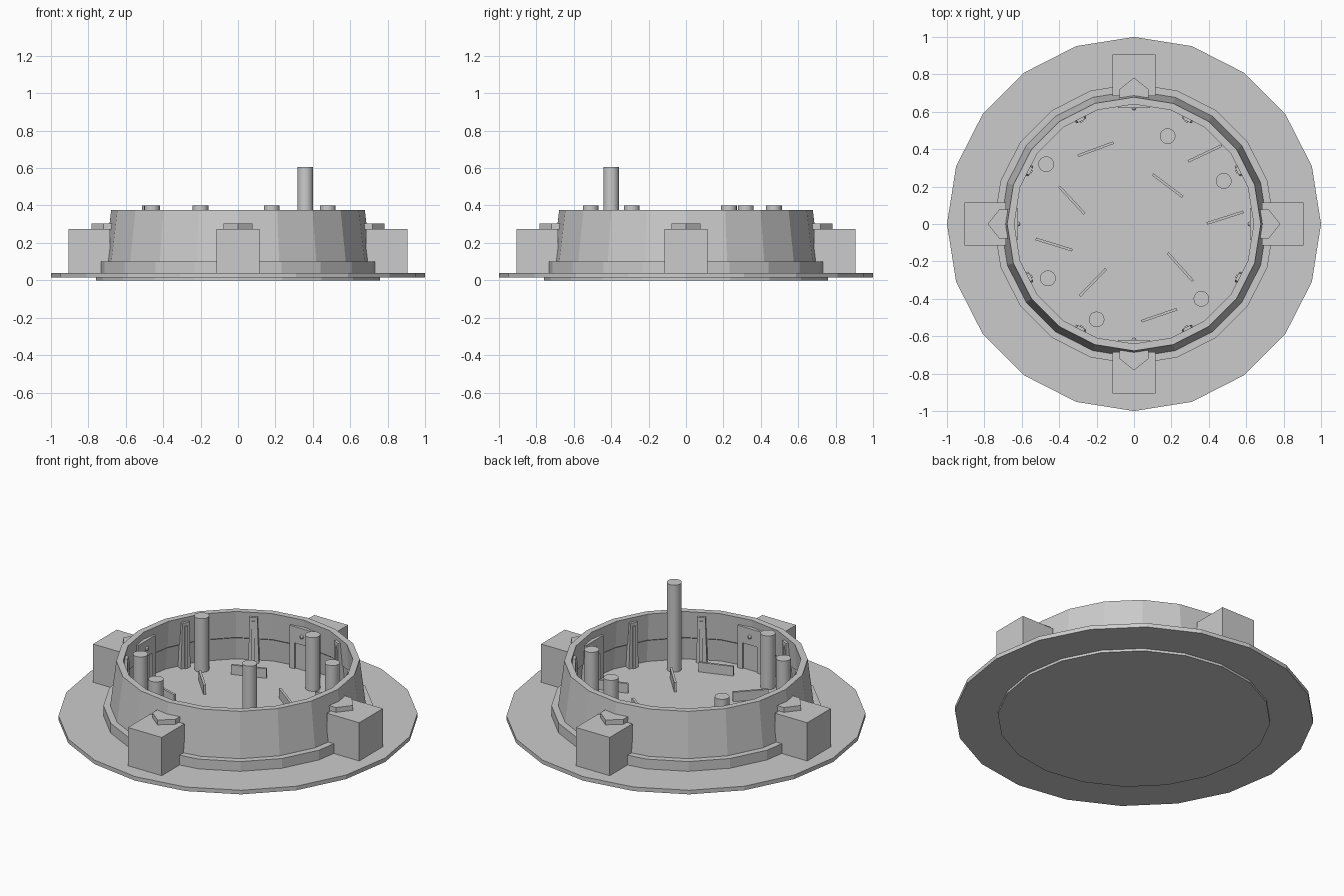
import bpy, bmesh
from math import sin, cos, radians, atan2, hypot, pi
from mathutils import Matrix, Vector

if "Cube" in bpy.data.objects:
    bpy.data.objects.remove(bpy.data.objects["Cube"])

FLOOR = 0.07


def finish(name, bm):
    bmesh.ops.recalc_face_normals(bm, faces=bm.faces[:])
    me = bpy.data.meshes.new(name)
    bm.to_mesh(me)
    bm.free()
    ob = bpy.data.objects.new(name, me)
    bpy.context.collection.objects.link(ob)
    return ob


def lathe(name, profile, n=20):
    """Revolve a closed (r, z) profile around z."""
    bm = bmesh.new()
    rings = [[bm.verts.new((r * cos(2 * pi * i / n), r * sin(2 * pi * i / n), z))
              for r, z in profile] for i in range(n)]
    m = len(profile)
    for i in range(n):
        a, b = rings[i], rings[(i + 1) % n]
        for j in range(m):
            k = (j + 1) % m
            bm.faces.new((a[j], b[j], b[k], a[k]))
    return finish(name, bm)


def cylinder(name, r, z0, z1, n, x=0, y=0):
    bm = bmesh.new()
    bmesh.ops.create_cone(bm, cap_ends=True, segments=n, radius1=r, radius2=r, depth=z1 - z0,
                          matrix=Matrix.Translation((x, y, (z0 + z1) / 2)))
    return finish(name, bm)


def prism(name, pts, extrude, matrix):
    """Extrude a flat outline by a vector, then place it."""
    bm = bmesh.new()
    f = bm.faces.new([bm.verts.new(p) for p in pts])
    ext = bmesh.ops.extrude_face_region(bm, geom=[f], use_keep_orig=True)
    vs = [g for g in ext["geom"] if isinstance(g, bmesh.types.BMVert)]
    bmesh.ops.translate(bm, verts=vs, vec=Vector(extrude))
    bm.transform(matrix)
    return finish(name, bm)


def box(name, x0, x1, y0, y1, z0, z1, matrix=Matrix()):
    return prism(name, [(x0, y0, z0), (x1, y0, z0), (x1, y1, z0), (x0, y1, z0)],
                 (0, 0, z1 - z0), matrix)


# ground plates
cylinder("foundation", 0.76, 0, 0.02, 20)
cylinder("base_plate", 1.0, 0.015, 0.04, 20)
cylinder("arena_floor", 0.69, 0.03, FLOOR, 20)

# sloping ring wall with outer skirt and a small inner ledge
lathe("ring_wall", [(0.75, 0.03), (0.75, 0.10), (0.712, 0.10), (0.678, 0.375), (0.64, 0.375),
                    (0.652, 0.21), (0.657, 0.205), (0.672, 0.05), (0.672, 0.03)])

# four gatehouses with roof hatches, and doors on the inside of the wall
for i in range(4):
    rot = Matrix.Rotation(i * pi / 2, 4, 'Z')
    box(f"gatehouse_{i}", 0.685, 0.905, -0.115, 0.115, 0.03, 0.275, rot)
    prism(f"roof_hatch_{i}", [(0.67, -0.078, 0.27), (0.72, -0.078, 0.27), (0.782, 0, 0.27),
                              (0.72, 0.078, 0.27), (0.67, 0.078, 0.27)], (0, 0, 0.035), rot)
    # door frame outline in the y-z plane, with an opening
    prism(f"door_frame_{i}", [(0.62, -0.085, FLOOR), (0.62, -0.085, 0.33), (0.62, 0.085, 0.33),
                              (0.62, 0.085, FLOOR), (0.62, 0.05, FLOOR), (0.62, 0.05, 0.23),
                              (0.62, -0.05, 0.23), (0.62, -0.05, FLOOR)], (0.04, 0, 0), rot)
    box(f"door_{i}", 0.632, 0.66, -0.055, 0.055, FLOOR, 0.24, rot)
    bm = bmesh.new()
    bmesh.ops.create_uvsphere(bm, u_segments=8, v_segments=6, radius=0.013,
                              matrix=rot @ Matrix.Translation((0.62, 0, 0.28)))
    finish(f"door_lamp_{i}", bm)

# tapered ribs on the inner wall
for i in range(4):
    for a in (27, 63):
        rot = Matrix.Rotation(radians(i * 90 + a), 4, 'Z')
        prism(f"wall_rib_{i}_{a}", [(0.62, -0.03, FLOOR), (0.618, -0.022, 0.35),
                                    (0.618, 0.022, 0.35), (0.62, 0.03, FLOOR)], (0.035, 0, 0), rot)
        box(f"rib_strip_{i}_{a}", 0.611, 0.625, -0.009, 0.009, FLOOR, 0.33, rot)

# pillars, one of them taller
for i, (x, y, top) in enumerate([(-0.47, 0.32, 0.4), (0.18, 0.47, 0.4), (0.48, 0.23, 0.4),
                                 (0.36, -0.4, 0.605), (-0.2, -0.51, 0.4), (-0.46, -0.29, 0.4)]):
    ob = cylinder(f"pillar_{i}", 0.042, FLOOR - 0.01, top, 16, x, y)
    bpy.context.view_layer.objects.active = ob
    ob.select_set(True)
    bpy.ops.object.shade_smooth_by_angle(angle=radians(30))
    ob.select_set(False)

# low barriers scattered on the floor
for i, (xa, ya, xb, yb) in enumerate([
        (-0.30, 0.365, -0.11, 0.435), (0.29, 0.335, 0.47, 0.42), (0.10, 0.265, 0.26, 0.145),
        (-0.40, 0.20, -0.265, 0.055), (0.39, 0.003, 0.585, 0.065), (-0.525, -0.08, -0.33, -0.14),
        (0.18, -0.155, 0.315, -0.305), (-0.29, -0.385, -0.15, -0.24), (0.04, -0.52, 0.23, -0.455)]):
    h = hypot(xb - xa, yb - ya) / 2
    place = (Matrix.Translation(((xa + xb) / 2, (ya + yb) / 2, 0))
             @ Matrix.Rotation(atan2(yb - ya, xb - xa), 4, 'Z'))
    box(f"barrier_{i}", -h, h, -0.007, 0.007, FLOOR - 0.01, 0.128, place)
